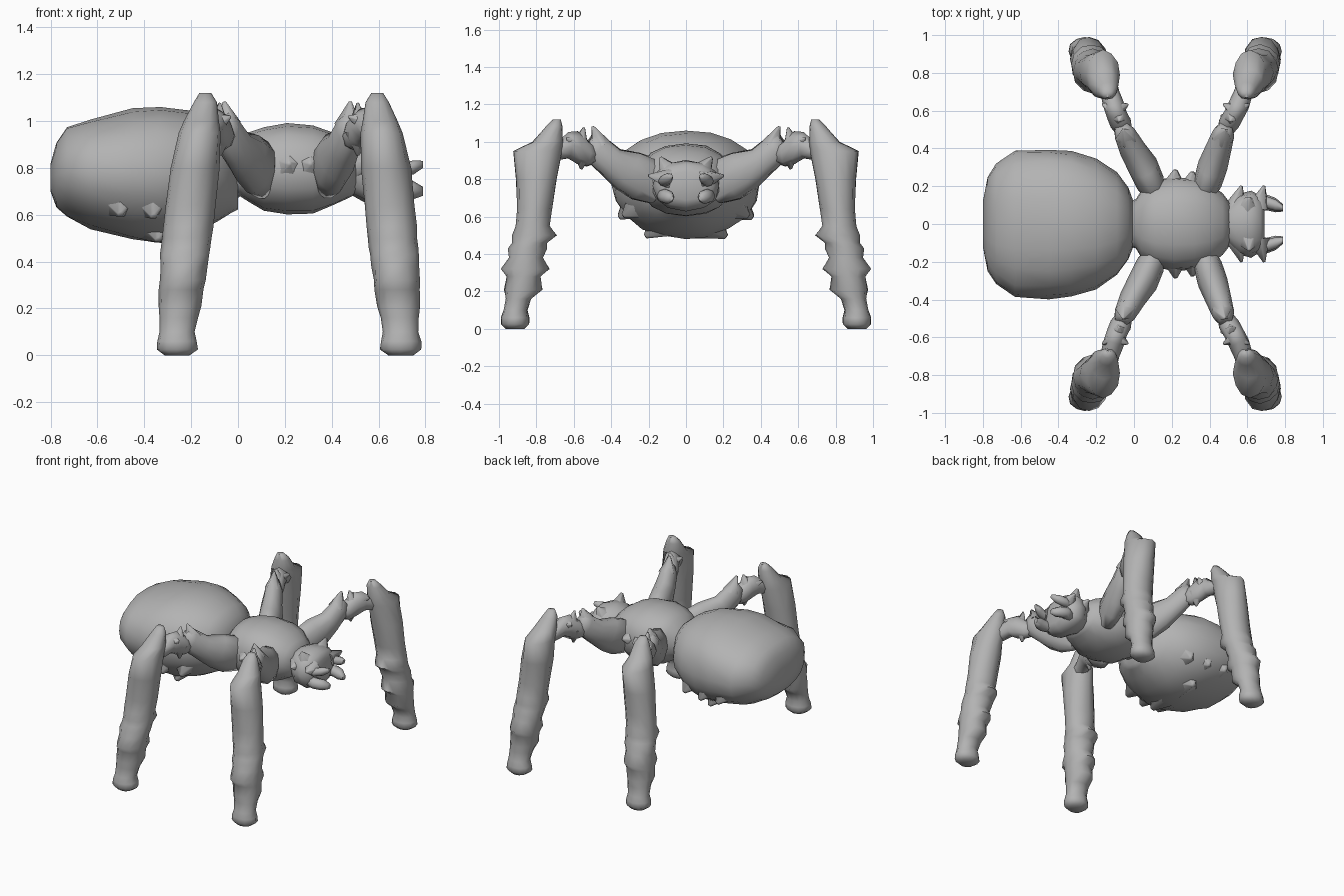
import bpy, bmesh, math, random
from mathutils import Vector

random.seed(4)
if "Cube" in bpy.data.objects:
    bpy.data.objects.remove(bpy.data.objects["Cube"])

shell = bpy.data.materials.new("grey_shell")
shell.use_nodes = True
grey = (0.45, 0.45, 0.45, 1)
shell.diffuse_color = grey
shell.node_tree.nodes["Principled BSDF"].inputs["Base Color"].default_value = grey


def finish(name, bm, mirror=False):
    bmesh.ops.recalc_face_normals(bm, faces=bm.faces)
    mesh = bpy.data.meshes.new(name)
    bm.to_mesh(mesh)
    bm.free()
    mesh.materials.append(shell)
    obj = bpy.data.objects.new(name, mesh)
    bpy.context.collection.objects.link(obj)
    if mirror:
        mod = obj.modifiers.new("mirror_sides", "MIRROR")
        mod.use_axis = (False, True, False)
        mod.use_mirror_merge = False
    bpy.ops.object.select_all(action="DESELECT")
    obj.select_set(True)
    bpy.context.view_layer.objects.active = obj
    bpy.ops.object.shade_smooth_by_angle(angle=math.radians(75))


def loft(bm, rings, u, v, sides=12, power=2.0, low_power=None, jitter=0.0):
    """Skin superelliptical rings (centre, u radius, v radius); low_power shapes the lower half."""
    u, v = Vector(u), Vector(v)
    loops = []
    for centre, ru, rv in rings:
        loop = []
        for i in range(sides):
            a = math.tau * i / sides
            c, s = math.cos(a), math.sin(a)
            p = low_power if low_power and s < 0 else power
            c = math.copysign(abs(c) ** (2 / p), c)
            s = math.copysign(abs(s) ** (2 / p), s)
            k = 1 + random.uniform(-jitter, jitter)
            loop.append(bm.verts.new(Vector(centre) + u * (ru * c * k) + v * (rv * s * k)))
        loops.append(loop)
    for a, b in zip(loops, loops[1:]):
        for i in range(sides):
            j = (i + 1) % sides
            bm.faces.new((a[i], a[j], b[j], b[i]))
    for loop in (loops[0], loops[-1]):
        mid = bm.verts.new(sum((p.co for p in loop), Vector()) / sides)
        for i in range(sides):
            bm.faces.new((loop[i], loop[(i + 1) % sides], mid))


def spur(bm, base, tip, radius, sides=5):
    """Pointed scale growing out of the shell."""
    base, tip = Vector(base), Vector(tip)
    d = (tip - base).normalized()
    u = d.orthogonal().normalized()
    loft(bm, [(base, radius, radius), (base.lerp(tip, 0.97), radius * 0.12, radius * 0.12)],
         u, d.cross(u), sides)


def body(sections, **options):
    """Sections along x: (x, bottom, widest height, top, half width)."""
    bm = bmesh.new()
    rings = [((x, 0, (lo + hi) / 2), w, (hi - lo) / 2) for x, lo, hi, w in sections]
    loft(bm, rings, (0, 1, 0), (0, 0, 1), **options)
    return bm


# Abdomen with a scaly rim around the belly
bm = body([
    (-0.80, 0.70, 0.82, 0.12), (-0.775, 0.63, 0.91, 0.25), (-0.73, 0.59, 0.975, 0.32),
    (-0.63, 0.54, 1.01, 0.39), (-0.45, 0.49, 1.05, 0.40), (-0.33, 0.48, 1.065, 0.39),
    (-0.20, 0.51, 1.04, 0.35), (-0.09, 0.57, 1.00, 0.27), (-0.03, 0.61, 0.95, 0.19),
    (0.0, 0.62, 0.87, 0.11)], sides=20, power=2.2, low_power=2.0, jitter=0.02)
for side in (-1, 1):
    for x, y, z, drop in [(-0.52, 0.24, 0.68, 0.08), (-0.38, 0.24, 0.68, 0.09),
                          (-0.24, 0.22, 0.68, 0.08), (-0.36, 0.10, 0.58, 0.09)]:
        spur(bm, (x, side * y, z), (x + 0.02, side * (y + 0.12), z - drop), 0.12)
finish("abdomen", bm)

# Thorax with narrow waist
bm = body([
    (-0.06, 0.64, 0.86, 0.11), (0.01, 0.68, 0.90, 0.13), (0.04, 0.66, 0.95, 0.18),
    (0.11, 0.62, 0.97, 0.23), (0.21, 0.60, 0.99, 0.25), (0.32, 0.605, 0.98, 0.24),
    (0.41, 0.64, 0.95, 0.21), (0.47, 0.67, 0.91, 0.16), (0.51, 0.69, 0.87, 0.11)],
    sides=16, power=2.3, jitter=0.02)
for side in (-1, 1):
    for x, y in [(0.21, 0.17), (0.30, 0.16)]:
        spur(bm, (x, side * y, 0.80), (x + 0.01, side * (y + 0.12), 0.82), 0.09)
finish("thorax", bm)

# Head with cheek spikes
bm = body([
    (0.46, 0.70, 0.86, 0.08), (0.51, 0.67, 0.88, 0.12), (0.56, 0.64, 0.90, 0.165),
    (0.62, 0.63, 0.90, 0.175), (0.67, 0.65, 0.88, 0.15), (0.69, 0.69, 0.84, 0.10)],
    sides=12, power=2.4, jitter=0.025)
for side in (-1, 1):
    for x, y, z in [(0.54, 0.09, 0.80), (0.66, 0.09, 0.80)]:
        spur(bm, (x, side * y, z), (x + 0.03, side * (y + 0.115), z + 0.02), 0.06)
    spur(bm, (0.60, side * 0.08, 0.83), (0.61, side * 0.14, 0.92), 0.07)
finish("head", bm)

# Paired mouth prongs, upper and lower
for name, z, tip_z, r in [("upper_prong", 0.79, 0.815, 0.03), ("lower_prong", 0.71, 0.70, 0.038)]:
    bm = bmesh.new()
    loft(bm, [((0.64, 0.10, z), r, r), ((0.70, 0.115, z), r * 1.1, r),
              ((0.75, 0.10, (z + tip_z) / 2), r, r),
              ((0.79, 0.085, tip_z), r * 0.5, r * 0.5)], (0, 1, 0), (0, 0, 1), 8)
    finish(name, bm, True)


def limb(bm, path, sides=10):
    """Tube through (x, y, z, side radius, height radius)."""
    pts = [Vector(p[:3]) for p in path]
    d = (pts[-1] - pts[0]).normalized()
    u = d.cross(Vector((0, 0, 1))).normalized()
    loft(bm, [(c, p[3], p[4]) for c, p in zip(pts, path)], u, u.cross(d), sides, jitter=0.04)


def leg(name, hip, elbow, knee_x, foot_x):
    """One leg on the +y side, mirrored to the other."""
    def thigh_x(t):
        return hip + (elbow - hip) * t

    def link_x(t):
        return elbow + (knee_x - elbow) * t

    # Thigh
    bm = bmesh.new()
    limb(bm, [(thigh_x(0), 0.14, 0.74, 0.05, 0.09), (thigh_x(0.2), 0.22, 0.80, 0.075, 0.13),
              (thigh_x(0.45), 0.31, 0.845, 0.08, 0.12), (thigh_x(0.75), 0.40, 0.89, 0.07, 0.085),
              (thigh_x(1), 0.48, 0.96, 0.058, 0.08), (thigh_x(1.1), 0.515, 1.0, 0.035, 0.05)])
    spur(bm, (thigh_x(0.95), 0.46, 0.98), (thigh_x(1.05), 0.50, 1.085), 0.06)
    finish(name + "_thigh", bm, True)

    # Knee link
    bm = bmesh.new()
    limb(bm, [(link_x(0), 0.48, 0.93, 0.04, 0.045), (link_x(0.22), 0.53, 0.94, 0.055, 0.07),
              (link_x(0.45), 0.58, 0.97, 0.055, 0.085), (link_x(0.66), 0.63, 0.98, 0.055, 0.07),
              (link_x(0.85), 0.69, 0.95, 0.05, 0.05), (link_x(1), 0.75, 0.94, 0.05, 0.05)], 8)
    for side in (-1, 1):
        spur(bm, (link_x(0.55), 0.60, 0.99), (link_x(0.55) + side * 0.07, 0.635, 1.02), 0.05)
    spur(bm, (link_x(0.35), 0.57, 0.98), (link_x(0.3), 0.545, 1.08), 0.05)
    spur(bm, (link_x(0.3), 0.55, 0.95), (link_x(0.3), 0.56, 0.85), 0.06)
    finish(name + "_knee", bm, True)

    # Shin with saw-toothed inner and outer edges: (height, y, x radius, y radius)
    sections = [(1.12, 0.69, 0.025, 0.02), (1.08, 0.705, 0.05, 0.045), (1.00, 0.74, 0.075, 0.08),
                (0.95, 0.79, 0.09, 0.13), (0.80, 0.80, 0.106, 0.108), (0.64, 0.81, 0.107, 0.094),
                (0.55, 0.82, 0.106, 0.089), (0.50, 0.81, 0.106, 0.12), (0.46, 0.835, 0.105, 0.092),
                (0.43, 0.845, 0.104, 0.105), (0.38, 0.855, 0.1, 0.09), (0.32, 0.86, 0.098, 0.133),
                (0.28, 0.87, 0.096, 0.09), (0.21, 0.87, 0.09, 0.102), (0.16, 0.895, 0.082, 0.068),
                (0.10, 0.912, 0.076, 0.064), (0.06, 0.914, 0.086, 0.075), (0.025, 0.914, 0.088, 0.075),
                (0, 0.915, 0.055, 0.05)]
    rings = []
    for z, y, rx, ry in sections:
        t = min(1, max(0, (1.08 - z) / 0.98)) ** 0.8
        rings.append(((knee_x + (foot_x - knee_x) * t, y, z), rx, ry))
    bm = bmesh.new()
    loft(bm, rings, (1, 0, 0), (0, 1, 0), 12, jitter=0.03)
    finish(name + "_shin", bm, True)


leg("front_leg", 0.37, 0.475, 0.595, 0.695)
leg("rear_leg", 0.12, -0.05, -0.14, -0.26)
